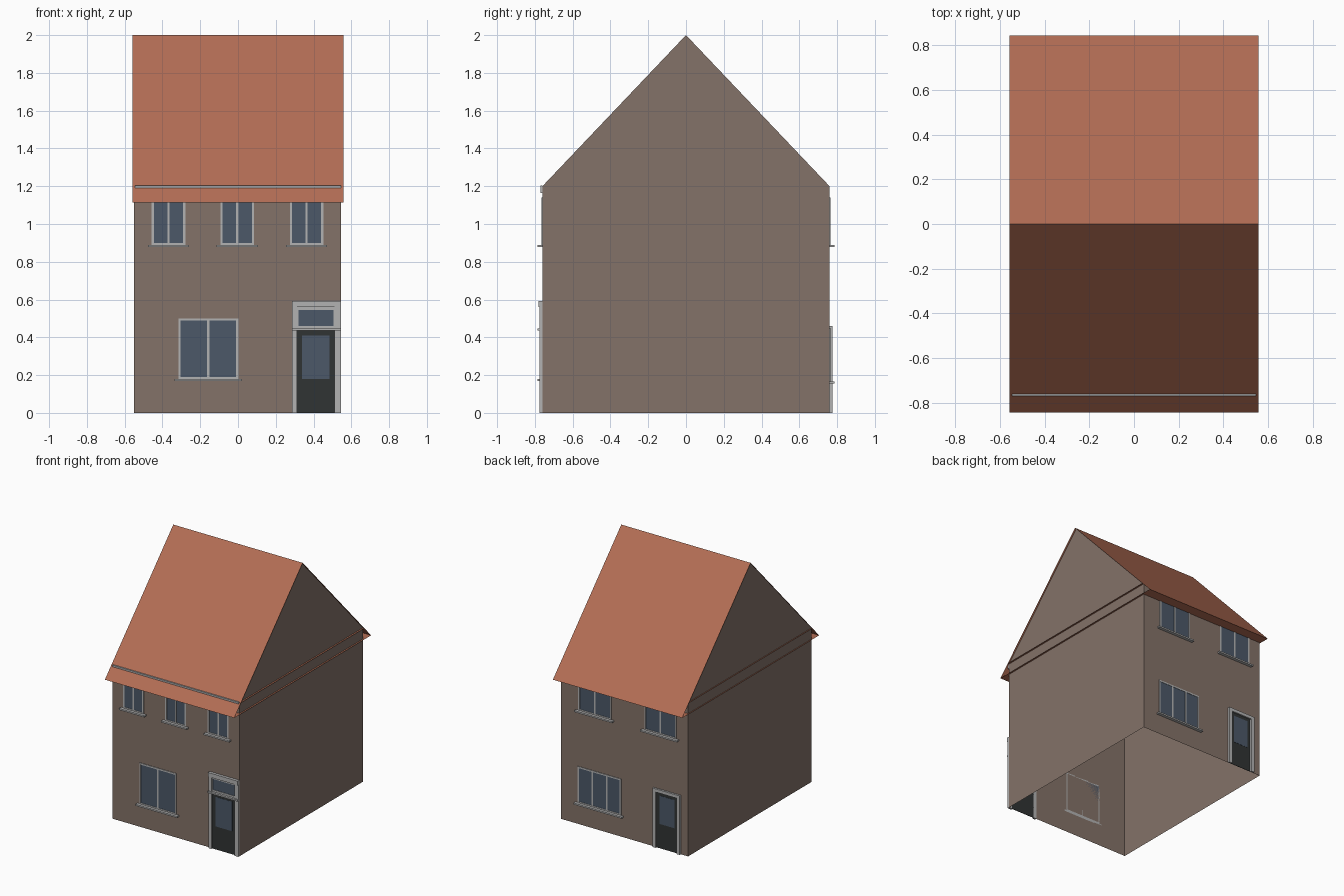
import bpy

if "Cube" in bpy.data.objects:
    bpy.data.objects.remove(bpy.data.objects["Cube"])


def material(name, rgb):
    m = bpy.data.materials.new(name)
    m.diffuse_color = (*rgb, 1)
    m.use_nodes = True
    m.node_tree.nodes["Principled BSDF"].inputs["Base Color"].default_value = m.diffuse_color
    return m


WALL = material("brick", (0.23, 0.17, 0.14))
ROOF = material("roof_tile", (0.45, 0.155, 0.09))
TRIM = material("trim_grey", (0.45, 0.45, 0.45))
GLASS = material("window_glass", (0.072, 0.098, 0.14))
DOOR = material("door_paint", (0.03, 0.034, 0.034))
X0, X1, Y, EAVE, RIDGE = -0.55, 0.545, 0.76, 1.2, 2.0


def mesh(name, verts, faces, mat):
    me = bpy.data.meshes.new(name)
    me.from_pydata(verts, [], faces)
    me.materials.append(mat)
    ob = bpy.data.objects.new(name, me)
    bpy.context.collection.objects.link(ob)
    return ob


def boxes(name, parts, mat, side):
    """Boxes (x0, x1, z0, z1, depth) standing out from the front (-1) or back (1) wall."""
    verts, faces = [], []
    for x0, x1, z0, z1, d in parts:
        n = len(verts)
        ya, yb = sorted((side * Y, side * (Y + d)))
        verts += [(x, y, z) for z in (z0, z1)
                  for x, y in ((x0, ya), (x1, ya), (x1, yb), (x0, yb))]
        faces += [[n + i for i in f] for f in
                  ((0, 3, 2, 1), (4, 5, 6, 7), (0, 1, 5, 4),
                   (1, 2, 6, 5), (2, 3, 7, 6), (3, 0, 4, 7))]
    return mesh(name, verts, faces, mat)


def frame(x0, x1, z0, z1, w, d):
    return [(x0, x0 + w, z0, z1, d), (x1 - w, x1, z0, z1, d),
            (x0 + w, x1 - w, z0, z0 + w, d), (x0 + w, x1 - w, z1 - w, z1, d)]


def window(name, x0, x1, z0, z1, panes, side):
    bars = frame(x0, x1, z0, z1, 0.012, 0.004)
    for i in range(1, panes):
        x = x0 + (x1 - x0) * i / panes
        bars.append((x - 0.006, x + 0.006, z0 + 0.012, z1 - 0.012, 0.004))
    boxes(name + "_frame", bars, TRIM, side)
    boxes(name + "_glass", [(x0 + 0.01, x1 - 0.01, z0 + 0.01, z1 - 0.01, 0.0015)], GLASS, side)
    boxes(name + "_sill", [(x0 - 0.02, x1 + 0.02, z0 - 0.01, z0 + 0.002, 0.025)], TRIM, side)


# Walls: open shell without floor
corners = [(X0, -Y), (X1, -Y), (X1, Y), (X0, Y)]
mesh("walls", [(x, y, z) for z in (0, EAVE) for x, y in corners],
     [(i, (i + 1) % 4, (i + 1) % 4 + 4, i + 4) for i in range(4)], WALL)
mesh("gables", [(x, y, z) for x in (X0, X1) for y, z in ((-Y, EAVE), (Y, EAVE), (0, RIDGE))],
     [(2, 1, 0), (3, 4, 5)], WALL)

# Roof: two slopes, soffit and loft floor, open at the gable ends
OV, LOW, RX = 0.843, 1.113, 0.558
section = [(-OV, LOW), (OV, LOW), (0, RIDGE), (-Y, EAVE), (Y, EAVE)]
mesh("roof", [(x, y, z) for x in (-RX, RX) for y, z in section],
     [(0, 5, 7, 2), (6, 1, 2, 7), (1, 6, 5, 0), (4, 9, 8, 3)], ROOF)
boxes("front_gutter", [(X0 + 0.005, X1, 1.165, 1.203, 0.01)], TRIM, -1)

# Front windows
for i, x in enumerate((-0.368, -0.004, 0.363)):
    window(f"front_upper_window_{i}", x - 0.089, x + 0.089, 0.887, 1.14, 2, -1)
window("front_lower_window", -0.316, 0.002, 0.178, 0.5, 2, -1)

# Front door with fanlight and surround
boxes("front_door", [(0.308, 0.515, 0, 0.44, 0.003)], DOOR, -1)
boxes("front_door_glass", [(0.34, 0.485, 0.18, 0.41, 0.0045)], GLASS, -1)
boxes("front_door_surround",
      [(0.287, 0.312, 0, 0.56, 0.015), (0.512, X1, 0, 0.56, 0.015),
       (0.287, X1, 0.56, 0.593, 0.022), (0.287, X1, 0.435, 0.447, 0.025),
       *frame(0.305, 0.52, 0.447, 0.56, 0.014, 0.008)], TRIM, -1)
boxes("front_fanlight", [(0.31, 0.515, 0.45, 0.556, 0.004)], GLASS, -1)

# Back windows
for i, (a, b) in enumerate(((0.11, 0.395), (-0.45, -0.175))):
    window(f"back_upper_window_{i}", a, b, 0.887, 1.14, 2, 1)
window("back_lower_window", 0.025, 0.4, 0.165, 0.45, 3, 1)

# Back door
boxes("back_door", [(-0.46, -0.28, 0, 0.44, 0.003)], DOOR, 1)
boxes("back_door_glass", [(-0.435, -0.305, 0.19, 0.41, 0.0045)], GLASS, 1)
boxes("back_door_surround",
      [(-0.488, -0.462, 0, 0.46, 0.015), (-0.28, -0.254, 0, 0.46, 0.015),
       (-0.462, -0.28, 0.435, 0.46, 0.015)], TRIM, 1)
